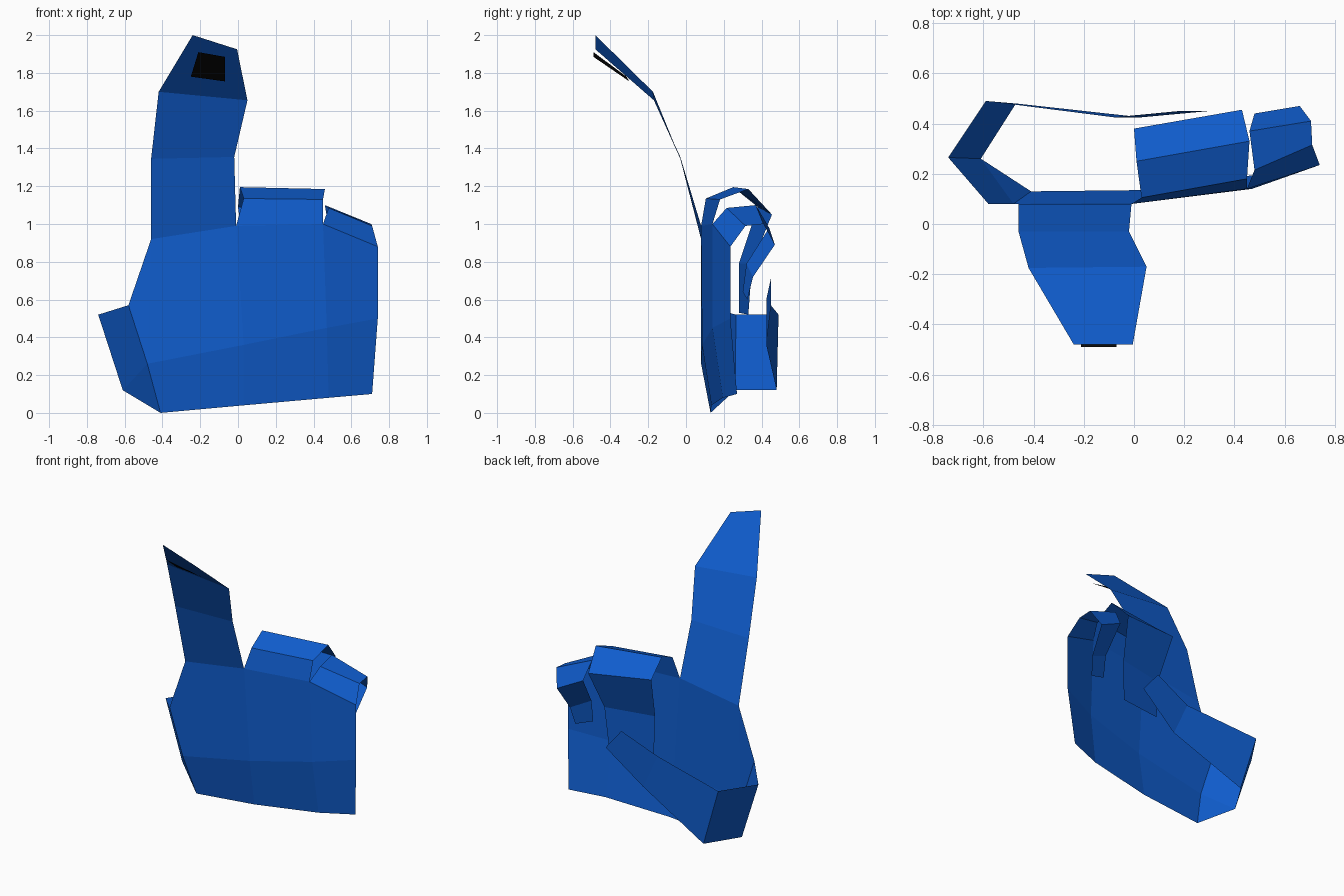
import bpy, bmesh


def material(name, rgb):
    m = bpy.data.materials.new(name)
    m.diffuse_color = (*rgb, 1)
    return m


BLUE = material("glove_blue", (0.005, 0.11, 0.62))
BLACK = material("nail_black", (0.003, 0.003, 0.003))


def sheet(name, rows, mat=BLUE, extra=()):
    """Flat-shaded open sheet: quads between successive rows, plus extra triangles."""
    bm = bmesh.new()
    grid = [[bm.verts.new(p) for p in row] for row in rows]
    for a, b in zip(grid, grid[1:]):
        for i in range(len(a) - 1):
            bm.faces.new((a[i], a[i + 1], b[i + 1], b[i]))
    for tri in extra:
        bm.faces.new([bm.verts.new(p) for p in tri])
    bmesh.ops.remove_doubles(bm, verts=bm.verts, dist=0.001)
    mesh = bpy.data.meshes.new(name)
    bm.to_mesh(mesh)
    bm.free()
    mesh.materials.append(mat)
    ob = bpy.data.objects.new(name, mesh)
    bpy.context.collection.objects.link(ob)
    return ob


# Shared corners where fingers and thumb join the palm
heel = (-0.41, 0.13, 0.0)
side = (-0.48, 0.08, 0.26)
web = (-0.58, 0.08, 0.57)
k1, k2 = (-0.46, 0.08, 0.92), (-0.01, 0.08, 0.99)
k3, k4 = (0.45, 0.14, 1.0), (0.74, 0.235, 0.88)

# Back of the hand
sheet("palm", [
    [heel, (0.03, 0.135, 0.04), (0.48, 0.195, 0.08), (0.71, 0.27, 0.10)],
    [side, (0.03, 0.085, 0.36), (0.47, 0.14, 0.45), (0.74, 0.235, 0.50)],
    [k1, k2, k3, k4],
], extra=[(side, k1, web)])

# Raised finger
sheet("index_finger", [
    [k1, k2],
    [(-0.46, -0.03, 1.345), (-0.02, -0.03, 1.355)],
    [(-0.42, -0.175, 1.70), (0.05, -0.17, 1.655)],
    [(-0.24, -0.48, 2.0), (-0.005, -0.48, 1.925)],
])

# Nail
sheet("nail", [
    [(-0.25, -0.315, 1.78), (-0.07, -0.30, 1.755)],
    [(-0.21, -0.49, 1.91), (-0.07, -0.49, 1.885)],
], BLACK)

# Curled middle fingers
sheet("middle_fingers", [
    [k2, k3],
    [(0.03, 0.105, 1.135), (0.45, 0.18, 1.13)],
    [(0.01, 0.25, 1.195), (0.46, 0.33, 1.185)],
    [(0.0, 0.38, 1.09), (0.43, 0.455, 1.05)],
    [(0.04, 0.28, 0.79), (0.38, 0.35, 0.79)],
    [(0.05, 0.28, 0.53), (0.36, 0.33, 0.52)],
])

# Curled little finger
sheet("little_finger", [
    [k3, k4],
    [(0.48, 0.215, 1.085), (0.71, 0.315, 0.99)],
    [(0.46, 0.37, 1.10), (0.705, 0.41, 1.0)],
    [(0.48, 0.44, 0.98), (0.66, 0.47, 0.89)],
    [(0.50, 0.32, 0.79), (0.64, 0.355, 0.72)],
    [(0.50, 0.30, 0.64), (0.62, 0.325, 0.60)],
])

# Thumb folded behind the palm
sheet("thumb", [
    [side, web],
    [(-0.61, 0.26, 0.12), (-0.74, 0.265, 0.52)],
    [(-0.47, 0.48, 0.12), (-0.59, 0.49, 0.52)],
    [(0.03, 0.425, 0.36), (-0.08, 0.425, 0.60)],
    [(0.30, 0.45, 0.57), (0.18, 0.45, 0.715)],
], extra=[(heel, side, (-0.61, 0.26, 0.12))])
